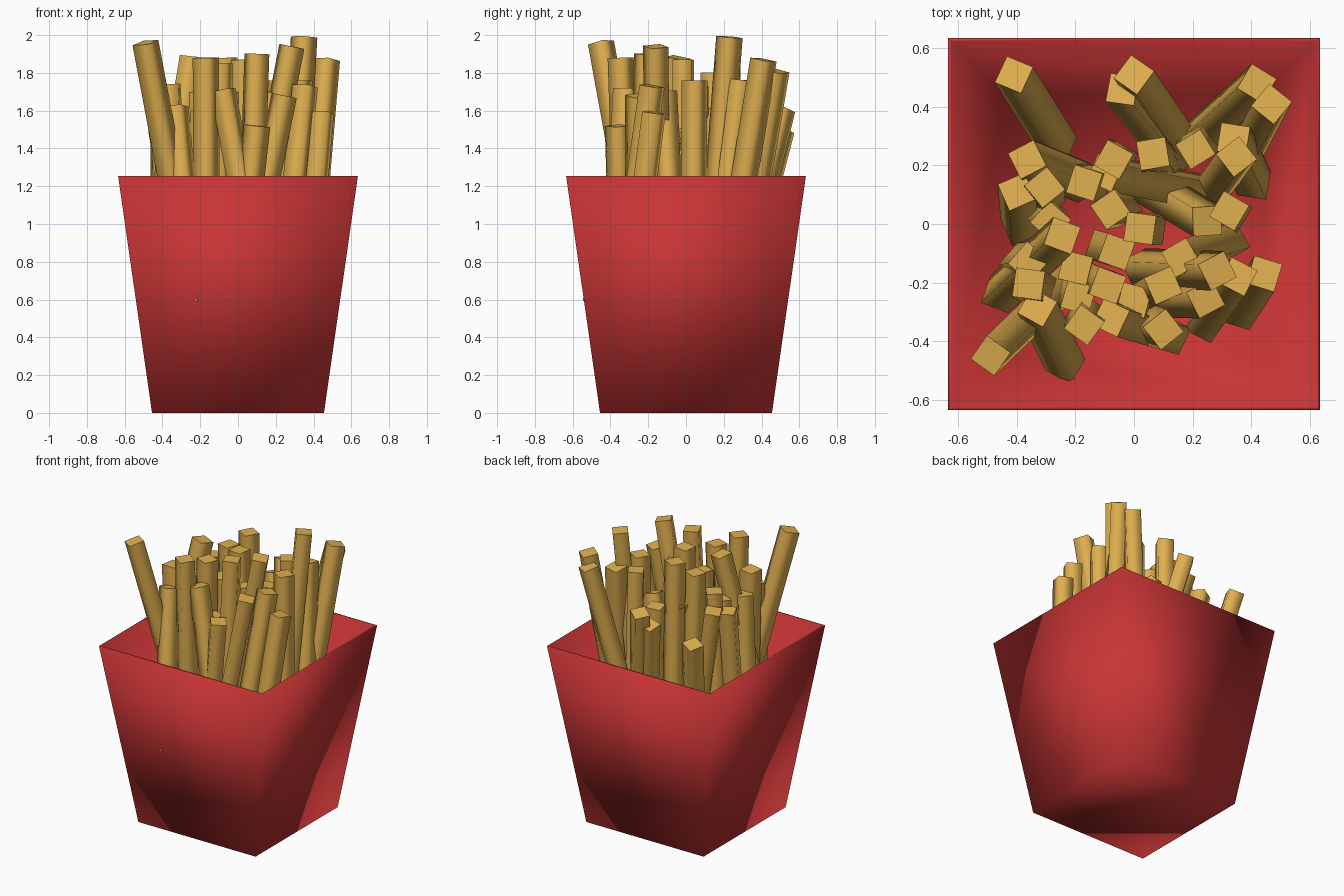
import bpy, bmesh, math, random
from mathutils import Vector, Matrix

if "Cube" in bpy.data.objects:
    bpy.data.objects.remove(bpy.data.objects["Cube"])

random.seed(4)


def material(name, color):
    m = bpy.data.materials.new(name)
    m.diffuse_color = (*color, 1)
    m.use_nodes = True
    m.node_tree.nodes["Principled BSDF"].inputs["Base Color"].default_value = m.diffuse_color
    return m


RED = material("red_card", (0.58, 0.035, 0.035))
GOLD = material("golden_potato", (0.74, 0.43, 0.08))


def finish(bm, name, mat):
    mesh = bpy.data.meshes.new(name)
    bm.to_mesh(mesh)
    bm.free()
    mesh.materials.append(mat)
    obj = bpy.data.objects.new(name, mesh)
    bpy.context.collection.objects.link(obj)
    return obj


# Carton: tapered square cup with thin walls, smooth shaded all over
BASE, RIM, HEIGHT, WALL = 0.455, 0.635, 1.255, 0.015
bm = bmesh.new()
bmesh.ops.create_cone(bm, cap_ends=True, segments=4, radius1=BASE * math.sqrt(2),
                      radius2=RIM * math.sqrt(2), depth=HEIGHT,
                      matrix=Matrix.Translation((0, 0, HEIGHT / 2)) @ Matrix.Rotation(math.pi / 4, 4, 'Z'))
top = max(bm.faces, key=lambda f: f.calc_center_median().z)
bmesh.ops.inset_region(bm, faces=[top], thickness=WALL)
floor = bmesh.ops.extrude_discrete_faces(bm, faces=[top])["faces"][0]
k = (BASE - WALL) / (RIM - WALL)
for v in floor.verts:
    v.co = (v.co.x * k, v.co.y * k, WALL)
bmesh.ops.recalc_face_normals(bm, faces=bm.faces)
for f in bm.faces:
    f.smooth = True
finish(bm, "carton", RED)

FOOT_Z = 0.58   # height of the hidden lower ends
SIDE = 0.1      # thickness of a fry


# Fry: square stick between two points, smooth sides and flat ends
def fry(foot, tip):
    foot, tip = Vector(foot), Vector(tip)
    axis = tip - foot
    bm = bmesh.new()
    spin = Matrix.Rotation(random.uniform(0, math.pi / 2), 4, 'Z')
    turn = Vector((0, 0, 1)).rotation_difference(axis).to_matrix().to_4x4()
    bmesh.ops.create_cone(bm, cap_ends=True, segments=4, radius1=SIDE / math.sqrt(2),
                          radius2=SIDE / math.sqrt(2), depth=axis.length,
                          matrix=Matrix.Translation((foot + tip) / 2) @ turn @ spin)
    bm.normal_update()
    for f in bm.faces:
        f.smooth = abs(f.normal.dot(axis.normalized())) < 0.5
    for e in bm.edges:
        e.smooth = all(f.smooth for f in e.link_faces)
    finish(bm, "fry", GOLD)


# Leaning fries: tip x, y, z, foot x, y
leaning = [
    (-.41, .51, 1.50, -.26, .27), (.00, .51, 1.61, .17, .26), (-.04, .46, 1.52, .14, .24),
    (.42, .48, 1.81, .19, .27), (.47, .41, 1.87, .36, .20), (.34, .29, 1.76, .41, .14),
    (.35, .23, 1.99, .27, .12), (-.365, .22, 1.61, -.17, .14), (-.40, .11, 1.58, -.39, -.01),
    (-.10, .175, 1.60, .28, .10), (.25, .01, 1.50, .05, .13), (-.245, -.04, 1.88, -.46, -.24),
    (-.33, -.285, 1.62, -.235, -.48), (-.49, -.45, 1.96, -.23, -.20), (-.08, -.32, 1.71, .13, -.38),
    (.10, -.36, 1.52, .00, -.33), (.16, -.115, 1.70, .33, -.06), (.245, -.255, 1.68, .02, -.25),
    (.285, -.16, 1.94, .02, -.15), (.355, -.18, 1.73, .24, -.34), (.445, -.17, 1.59, .36, -.30),
]
for x, y, z, fx, fy in leaning:
    fry((fx, fy, FOOT_Z), (x, y, z))

# Nearly upright fries: tip x, y, z
upright = [
    (.21, .255, 1.76), (.065, .24, 1.54), (-.07, .22, 1.88), (-.305, .125, 1.70), (-.17, .14, 1.80),
    (-.08, .05, 1.73), (.02, -.015, 1.87), (.325, .045, 1.76), (-.285, .01, 1.60), (-.06, -.095, 1.70),
    (-.20, -.15, 1.70), (-.36, -.205, 1.74), (-.09, -.21, 1.85), (-.19, -.25, 1.60), (-.17, -.345, 1.88),
    (.10, -.21, 1.90), (.00, -.26, 1.50), (-.36, -.13, 1.60),
]
for x, y, z in upright:
    lean = [random.uniform(-0.05, 0.05) for _ in range(2)]
    fry((x + lean[0], y + lean[1], FOOT_Z), (x, y, z))
